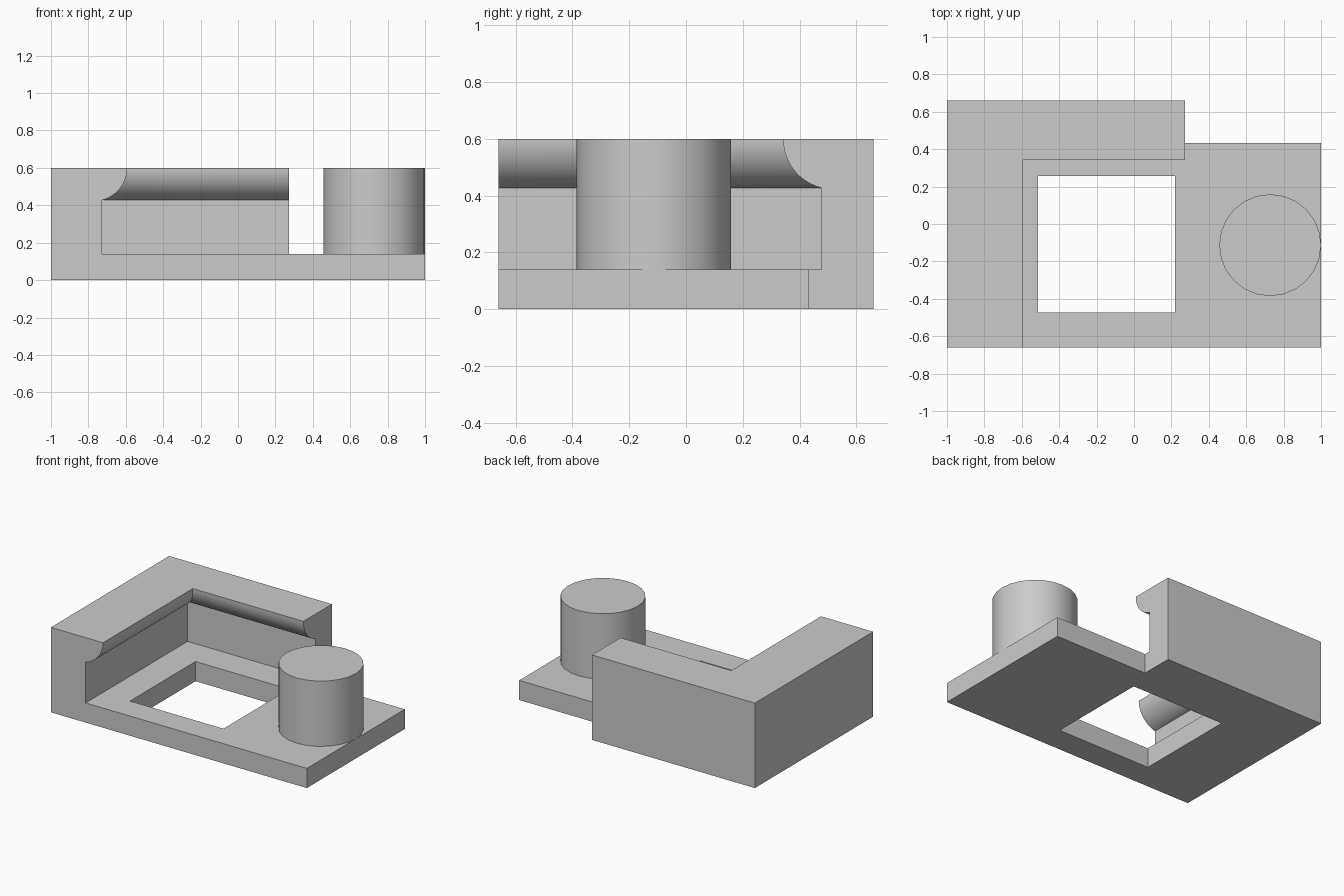
import bpy, bmesh, math
from mathutils import Vector

cube = bpy.data.objects.get("Cube")
if cube:
    bpy.data.objects.remove(cube, do_unlink=True)

GREY = (0.6, 0.6, 0.6, 1)
grey = bpy.data.materials.new("plain_grey")
grey.use_nodes = True
grey.diffuse_color = GREY
grey.node_tree.nodes["Principled BSDF"].inputs["Base Color"].default_value = GREY

# Shared dimensions
HALF_Y, TOP, SLAB_TOP = 0.66, 0.6, 0.139
WALL_END = 0.272                 # free end of the back wall
INNER_X, INNER_Y = -0.728, 0.477  # inner faces of the two walls


def finish(bm, name, smooth=False):
    bmesh.ops.recalc_face_normals(bm, faces=bm.faces[:])
    mesh = bpy.data.meshes.new(name)
    bm.to_mesh(mesh)
    bm.free()
    mesh.materials.append(grey)
    obj = bpy.data.objects.new(name, mesh)
    bpy.context.collection.objects.link(obj)
    if smooth:
        bpy.ops.object.select_all(action='DESELECT')
        obj.select_set(True)
        bpy.context.view_layer.objects.active = obj
        bpy.ops.object.shade_smooth_by_angle(angle=math.radians(30))
    return obj


def add_loop(bm, points):
    verts = [bm.verts.new((x, y, 0)) for x, y in points]
    return [bm.edges.new((a, b)) for a, b in zip(verts, verts[1:] + verts[:1])]


# Base slab: stepped outline with a square opening
bm = bmesh.new()
outline = [(INNER_X, -HALF_Y), (1, -HALF_Y), (1, 0.433),
           (WALL_END, 0.433), (WALL_END, INNER_Y), (INNER_X, INNER_Y)]
opening = [(-0.512, -0.474), (0.218, -0.474), (0.218, 0.257), (-0.512, 0.257)]
edges = add_loop(bm, outline) + add_loop(bm, opening)
bmesh.ops.triangle_fill(bm, edges=edges, use_beauty=True, normal=(0, 0, 1))
grown = bmesh.ops.extrude_face_region(bm, geom=bm.faces[:])
top_verts = [v for v in grown["geom"] if isinstance(v, bmesh.types.BMVert)]
bmesh.ops.translate(bm, verts=top_verts, vec=Vector((0, 0, SLAB_TOP)))
finish(bm, "base_slab")

# Corner wall: section with a rounded overhanging lip, swept around the corner
RADIUS, LIP, STEPS = 0.178, 0.135, 12
end_angle = math.acos((RADIUS - LIP) / RADIUS)
profile = [(-1, HALF_Y, 0), (INNER_X, INNER_Y, 0)]
for i in range(STEPS + 1):
    a = end_angle * (1 - i / STEPS)
    reach = LIP - RADIUS + RADIUS * math.cos(a)
    profile.append((INNER_X + reach, INNER_Y - reach, TOP - RADIUS * math.sin(a)))
profile.append((-1, HALF_Y, TOP))

bm = bmesh.new()
front = [bm.verts.new((x, -HALF_Y, z)) for x, y, z in profile]
corner = [bm.verts.new((x, y, z)) for x, y, z in profile]
end = [bm.verts.new((WALL_END, y, z)) for x, y, z in profile]
for one, two in ((front, corner), (corner, end)):
    for i in range(len(profile)):
        j = (i + 1) % len(profile)
        bm.faces.new((one[i], one[j], two[j], two[i]))
bm.faces.new(front)
bm.faces.new(end)
finish(bm, "corner_wall", smooth=True)

# Round post standing on the slab
bm = bmesh.new()
height = TOP - SLAB_TOP
bmesh.ops.create_cone(bm, cap_ends=True, segments=24, radius1=0.272,
                      radius2=0.272, depth=height)
bmesh.ops.translate(bm, verts=bm.verts[:],
                    vec=Vector((0.728, -0.113, SLAB_TOP + height / 2)))
finish(bm, "round_post", smooth=True)
